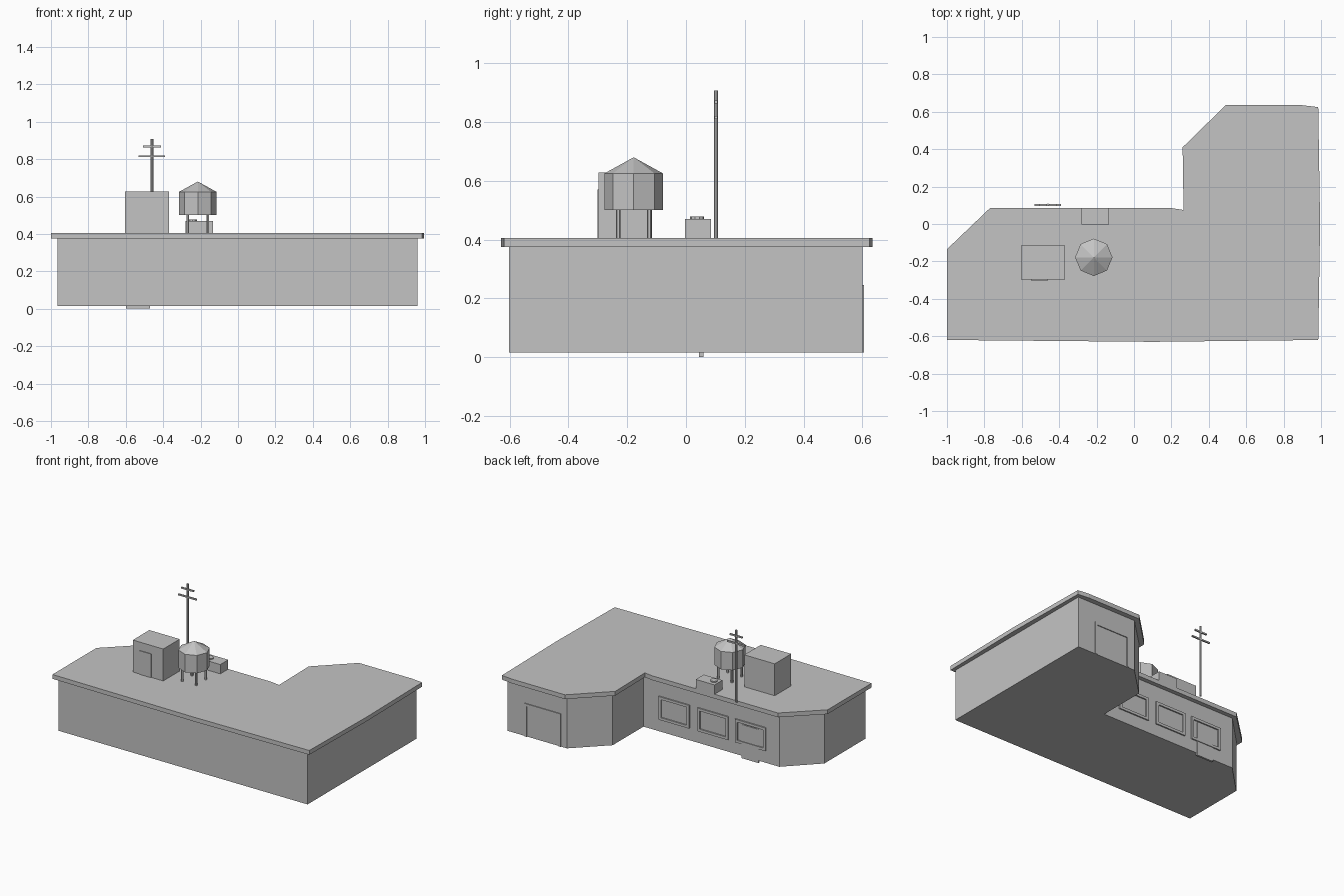
import bpy, bmesh, math

if "Cube" in bpy.data.objects:
    bpy.data.objects.remove(bpy.data.objects["Cube"])

grey = bpy.data.materials.new("plain grey")
grey.diffuse_color = (0.55, 0.55, 0.55, 1)
grey.use_nodes = True
grey.node_tree.nodes["Principled BSDF"].inputs["Base Color"].default_value = grey.diffuse_color


def finish(name, bm):
    bmesh.ops.recalc_face_normals(bm, faces=bm.faces)
    me = bpy.data.meshes.new(name)
    bm.to_mesh(me)
    bm.free()
    me.materials.append(grey)
    ob = bpy.data.objects.new(name, me)
    bpy.context.collection.objects.link(ob)
    return ob


def prism(name, outline, z0, z1):
    bm = bmesh.new()
    face = bm.faces.new([bm.verts.new((x, y, z0)) for x, y in outline])
    ext = bmesh.ops.extrude_face_region(bm, geom=[face], use_keep_orig=True)
    for v in ext["geom"]:
        if isinstance(v, bmesh.types.BMVert):
            v.co.z = z1
    return finish(name, bm)


def box(name, x0, x1, y0, y1, z0, z1):
    return prism(name, [(x0, y0), (x1, y0), (x1, y1), (x0, y1)], z0, z1)


def cylinder(name, x, y, z0, z1, r, sides, top=None):
    bm = bmesh.new()
    bmesh.ops.create_cone(bm, cap_ends=True, segments=sides, radius1=r,
                          radius2=r if top is None else top, depth=z1 - z0)
    bmesh.ops.translate(bm, verts=bm.verts, vec=(x, y, (z0 + z1) / 2))
    return finish(name, bm)


def frame(name, x0, x1, z0, z1, y0, y1, w=0.018, sill=True):
    """Trim around an opening in a wall that faces along y."""
    box(name + "_left", x0, x0 + w, y0, y1, z0, z1)
    box(name + "_right", x1 - w, x1, y0, y1, z0, z1)
    box(name + "_head", x0 + w, x1 - w, y0, y1, z1 - w, z1)
    if sill:
        box(name + "_sill", x0 + w, x1 - w, y0, y1, z0, z0 + w)


# Walls of the L-shaped building with two cut corners
prism("walls", [(-0.965, -0.603), (0.96, -0.603), (0.96, 0.6), (0.50, 0.6),
                (0.29, 0.395), (0.29, 0.055), (-0.76, 0.055), (-0.965, -0.15)],
      0.015, 0.376)

# Overhanging roof slab
prism("roof", [(-1, -0.62), (0.1, -0.63), (0.985, -0.62), (0.995, 0.0),
               (0.985, 0.625), (0.9, 0.635), (0.49, 0.635), (0.26, 0.41),
               (0.265, 0.075), (0.2, 0.085), (-0.77, 0.085), (-1, -0.135)],
      0.375, 0.405)

# Windows on the rear wall
for i, cx in enumerate((0.05, -0.25, -0.54)):
    frame(f"window_{i + 1}", cx - 0.118, cx + 0.118, 0.10, 0.262, 0.05, 0.064)

# Narrow rear door with its threshold, and the wide wing door
box("rear_door", -0.60, -0.47, 0.045, 0.059, 0.0, 0.235)
frame("wing_door", 0.545, 0.825, 0.015, 0.245, 0.595, 0.606, sill=False)

# Rooftop stair shed and its door
box("stair_shed", -0.605, -0.37, -0.297, -0.115, 0.405, 0.628)
box("shed_door", -0.55, -0.46, -0.302, -0.297, 0.405, 0.57)

# Water tank on four legs
TX, TY = -0.215, -0.178
cylinder("tank_body", TX, TY, 0.5, 0.625, 0.1, 8)
cylinder("tank_cap", TX, TY, 0.625, 0.68, 0.1, 8, top=0)
for i, (sx, sy) in enumerate([(-1, -1), (1, -1), (1, 1), (-1, 1)]):
    cylinder(f"tank_leg_{i + 1}", TX + sx * 0.053, TY + sy * 0.053,
             0.405, 0.505, 0.008, 6)

# Air vent box with round cap
box("vent_box", -0.28, -0.135, -0.003, 0.085, 0.40, 0.47)
cylinder("vent_cap", -0.243, 0.038, 0.47, 0.478, 0.024, 10)

# Aerial mast with two crossbars
cylinder("mast", -0.46, 0.102, 0.405, 0.908, 0.0075, 8)
box("crossbar_upper", -0.508, -0.413, 0.097, 0.107, 0.863, 0.873)
box("crossbar_lower", -0.532, -0.39, 0.097, 0.107, 0.81, 0.82)
